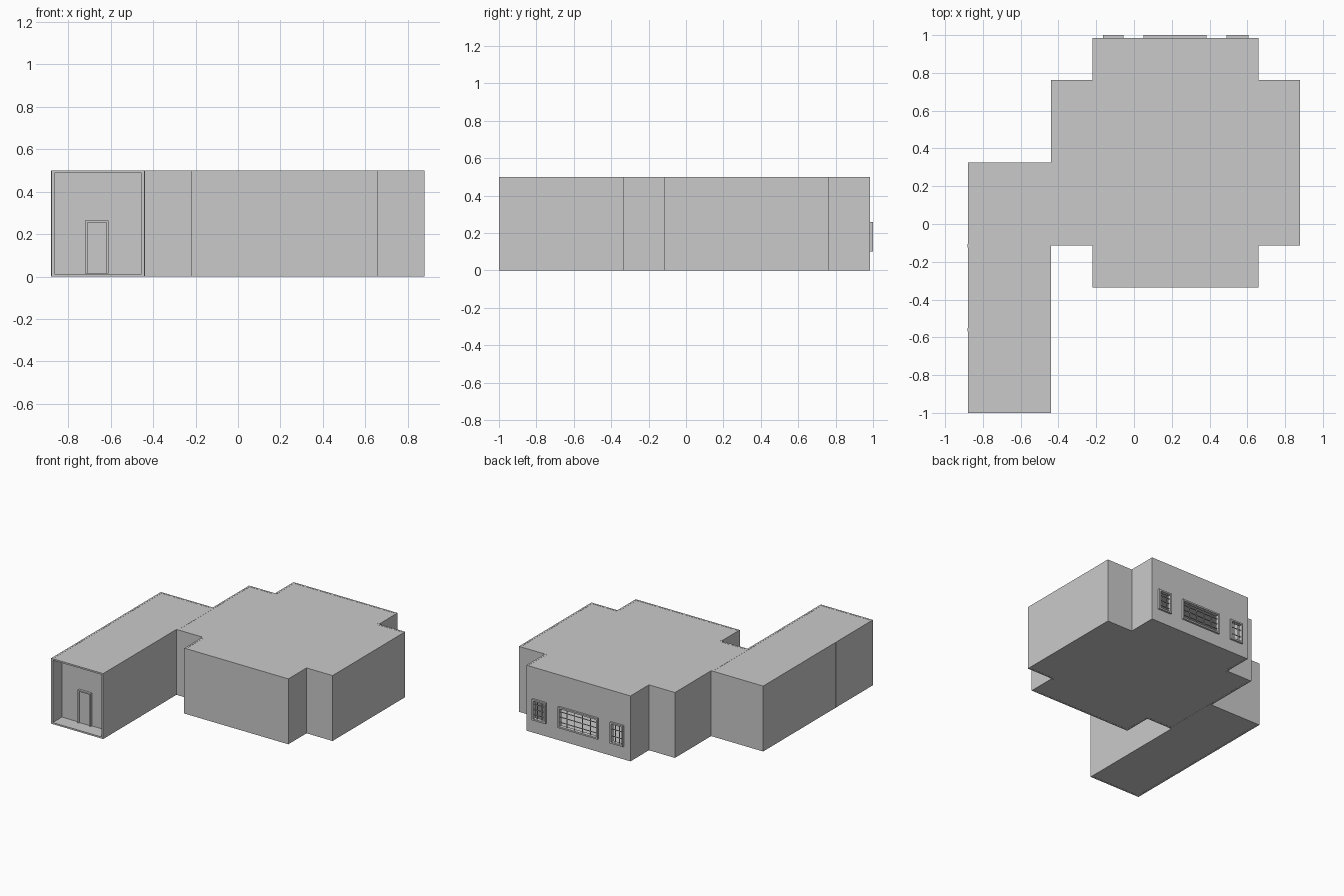
import bpy
import bmesh

if "Cube" in bpy.data.objects:
    bpy.data.objects.remove(bpy.data.objects["Cube"])

HEIGHT = 0.5
WALL = 0.014

plaster = bpy.data.materials.new("grey plaster")
plaster.use_nodes = True
grey = (0.59, 0.59, 0.59, 1)
plaster.diffuse_color = grey
plaster.node_tree.nodes["Principled BSDF"].inputs["Base Color"].default_value = grey


def finish(bm, name):
    bmesh.ops.recalc_face_normals(bm, faces=bm.faces[:])
    mesh = bpy.data.meshes.new(name)
    bm.to_mesh(mesh)
    bm.free()
    mesh.materials.append(plaster)
    obj = bpy.data.objects.new(name, mesh)
    bpy.context.collection.objects.link(obj)


def add_box(bm, x, y, z):
    verts = bmesh.ops.create_cube(bm, size=1)["verts"]
    for v in verts:
        for axis, span in enumerate((x, y, z)):
            v.co[axis] = max(span) if v.co[axis] > 0 else min(span)


def box(name, x, y, z):
    bm = bmesh.new()
    add_box(bm, x, y, z)
    finish(bm, name)


def slab(name, outline, bottom, top):
    """Flat plate filling an outline."""
    bm = bmesh.new()
    face = bm.faces.new([bm.verts.new((x, y, bottom)) for x, y in outline])
    raised = bmesh.ops.extrude_face_region(bm, geom=[face], use_keep_orig=True)
    moved = [g for g in raised["geom"] if isinstance(g, bmesh.types.BMVert)]
    bmesh.ops.translate(bm, verts=moved, vec=(0, 0, top - bottom))
    finish(bm, name)


def walls(name, outline, openings):
    """Thin walls inside a counter-clockwise outline; openings are listed by
    edge number as (start, end, bottom, top) along that edge's axis."""
    bm = bmesh.new()
    for i, (px, py) in enumerate(outline):
        qx, qy = outline[(i + 1) % len(outline)]
        along_x = py == qy

        def piece(a, b, z0, z1):
            if along_x:
                inner = py + (WALL if qx > px else -WALL)
                add_box(bm, (a, b), (py, inner), (z0, z1))
            else:
                inner = px + (WALL if qy < py else -WALL)
                add_box(bm, (px, inner), (a, b), (z0, z1))

        position, end = sorted((px, qx) if along_x else (py, qy))
        for a, b, z0, z1 in openings.get(i, []):
            piece(position, a, 0, HEIGHT)
            piece(a, b, 0, z0)
            piece(a, b, z1, HEIGHT)
            position = b
        piece(position, end, 0, HEIGHT)
    finish(bm, name)


# Footprints of the hall with notched corners and the long entrance wing
hall = [(-0.22, 0.985), (-0.22, 0.762), (-0.44, 0.762), (-0.44, -0.115),
        (-0.22, -0.115), (-0.22, -0.335), (0.66, -0.335), (0.66, -0.115),
        (0.88, -0.115), (0.88, 0.762), (0.66, 0.762), (0.66, 0.985)]
wing = [(-0.88, -1), (-0.44, -1), (-0.44, 0.325), (-0.88, 0.325)]

# Window extents along the back wall, with bar columns and rows
LOW, HIGH, EDGE, BAR = 0.1, 0.26, 0.012, 0.002
windows = {"right_window": (-0.165, -0.055, 3, 3),
           "middle_window": (0.05, 0.385, 5, 4),
           "left_window": (0.49, 0.605, 3, 4)}
holes = [(a + EDGE, b - EDGE, LOW + EDGE, HIGH - EDGE)
         for a, b, columns, rows in windows.values()]
passage = [(-0.04, 0.24, 0.014, 0.42)]

walls("hall_walls", hall, {2: passage, 11: holes})
walls("wing_walls", wing, {0: [(-0.872, -0.448, 0.012, 0.488)], 1: passage})
for label, outline in (("hall", hall), ("wing", wing)):
    slab(label + "_roof", outline, 0.488, 0.499)
    slab(label + "_floor", outline, 0.001, 0.012)

# Back wall of the open porch, with its door and frame
box("porch_back_wall", (-0.87, -0.45), (-0.89, -0.876), (0.005, 0.49))
box("porch_door", (-0.71, -0.62), (-0.898, -0.889), (0.014, 0.255))
bm = bmesh.new()
for x in (-0.72, -0.62):
    add_box(bm, (x, x + 0.01), (-0.908, -0.889), (0.014, 0.265))
add_box(bm, (-0.72, -0.61), (-0.908, -0.889), (0.255, 0.265))
finish(bm, "door_frame")

# Narrow joint strips on the long sides of the wing
bm = bmesh.new()
for y in (-0.56, -0.115):
    add_box(bm, (-0.8815, -0.88), (y - 0.01, y + 0.01), (0, HEIGHT))
add_box(bm, (-0.44, -0.4385), (-0.57, -0.55), (0, HEIGHT))
finish(bm, "wall_joints")

# Back windows with raised frames and thin bars
for name, (left, right, columns, rows) in windows.items():
    bm = bmesh.new()
    depth = (0.98, 1.0)
    for x in (left, right - EDGE):
        add_box(bm, (x, x + EDGE), depth, (LOW, HIGH))
    for z in (LOW, HIGH - EDGE):
        add_box(bm, (left + EDGE, right - EDGE), depth, (z, z + EDGE))
    for i in range(1, columns):
        x = left + (right - left) * i / columns
        add_box(bm, (x - BAR, x + BAR), (0.982, 0.988), (LOW, HIGH))
    for i in range(1, rows):
        z = LOW + (HIGH - LOW) * i / rows
        add_box(bm, (left, right), (0.982, 0.988), (z - BAR, z + BAR))
    finish(bm, name)
